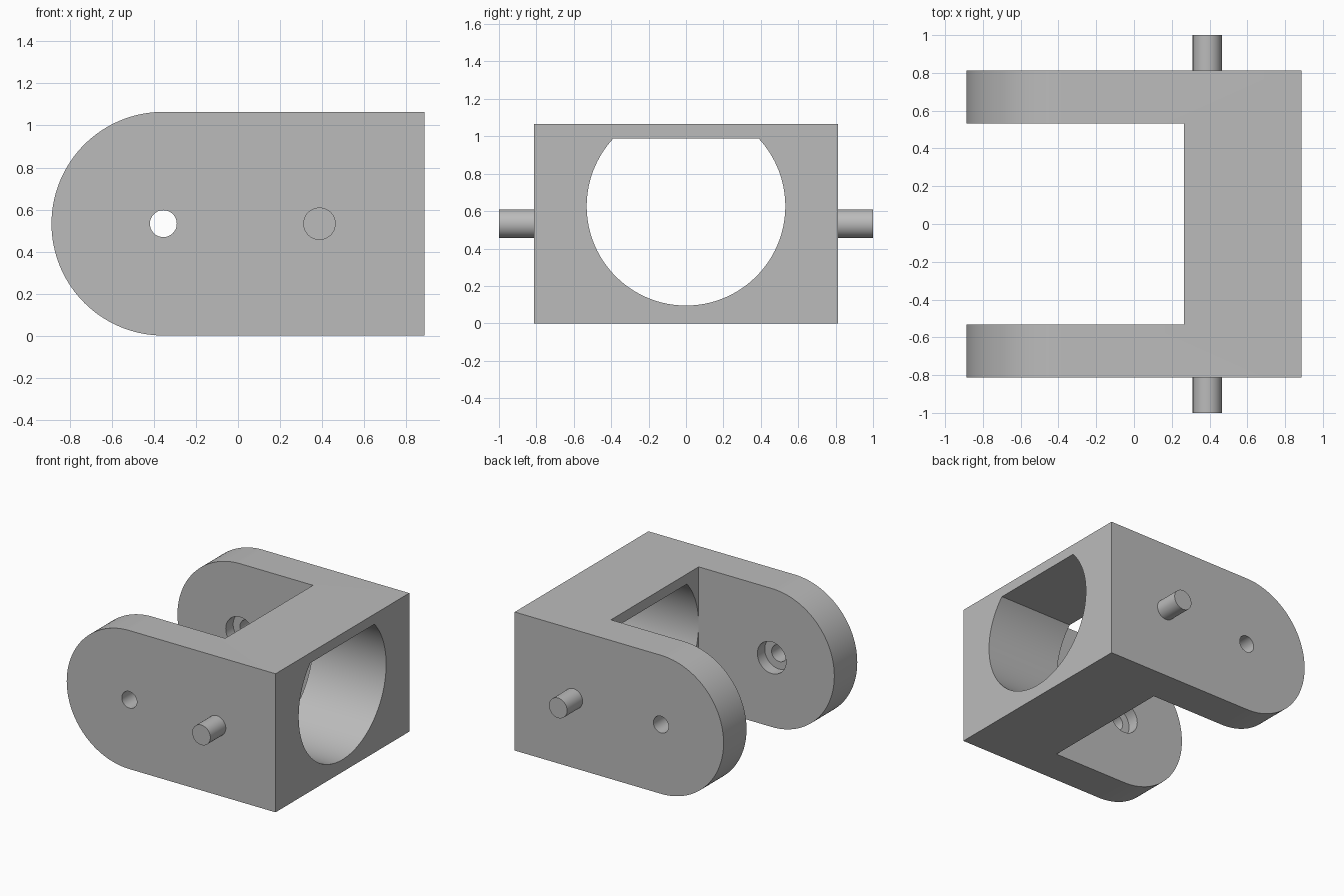
import bpy, bmesh, math
from mathutils import Matrix, Vector

old = bpy.data.objects.get("Cube")
if old:
    bpy.data.objects.remove(old, do_unlink=True)

LENGTH, HALF_W, HEIGHT = 0.888, 0.812, 1.065
MID_Z = HEIGHT / 2
ARM_X = MID_Z - LENGTH          # centre of the rounded arm ends
SLOT_X, SLOT_Y = 0.265, 0.533

grey = bpy.data.materials.new("plain_grey")
grey.use_nodes = True
colour = (0.5, 0.5, 0.5, 1)
grey.diffuse_color = colour
grey.node_tree.nodes["Principled BSDF"].inputs["Base Color"].default_value = colour


def arc(cx, cy, r, start, end, steps):
    angles = [start + (end - start) * i / steps for i in range(steps + 1)]
    return [(cx + r * math.cos(a), cy + r * math.sin(a)) for a in angles]


def prism(name, profile, axis, start, end):
    """Extrude a closed profile (x,z along y, or y,z along x)."""
    bm = bmesh.new()
    place = (lambda u, v: (u, start, v)) if axis == "y" else (lambda u, v: (start, u, v))
    face = bm.faces.new([bm.verts.new(place(u, v)) for u, v in profile])
    grown = bmesh.ops.extrude_face_region(bm, geom=[face])
    move = Vector((0, end - start, 0) if axis == "y" else (end - start, 0, 0))
    verts = [g for g in grown["geom"] if isinstance(g, bmesh.types.BMVert)]
    bmesh.ops.translate(bm, verts=verts, vec=move)
    bmesh.ops.recalc_face_normals(bm, faces=bm.faces)
    mesh = bpy.data.meshes.new(name)
    bm.to_mesh(mesh)
    bm.free()
    mesh.materials.append(grey)
    obj = bpy.data.objects.new(name, mesh)
    bpy.context.collection.objects.link(obj)
    return obj


def disc(x, r, steps=48):
    return arc(x, MID_Z, r, 0, math.tau, steps)[:-1]


def activate(obj):
    bpy.ops.object.select_all(action="DESELECT")
    obj.select_set(True)
    bpy.context.view_layer.objects.active = obj


def cut(body, cutter):
    activate(body)
    mod = body.modifiers.new("cut", "BOOLEAN")
    mod.operation, mod.solver, mod.object = "DIFFERENCE", "EXACT", cutter
    bpy.ops.object.modifier_apply(modifier=mod.name)
    bpy.data.objects.remove(cutter, do_unlink=True)


def smooth(obj):
    activate(obj)
    bpy.ops.object.shade_smooth_by_angle(angle=math.radians(30))


# Fork body: block with rounded arm ends
outline = [(LENGTH, 0), (LENGTH, HEIGHT)]
outline += arc(ARM_X, MID_Z, MID_Z, math.pi / 2, 1.5 * math.pi, 64)
body = prism("fork_body", outline, "y", -HALF_W, HALF_W)

# Gap between the arms
gap = [(-1.2, -0.2), (SLOT_X, -0.2), (SLOT_X, HEIGHT + 0.2), (-1.2, HEIGHT + 0.2)]
cut(body, prism("gap_cutter", gap, "y", -SLOT_Y, SLOT_Y))

# Large bore with a flat top
BORE_R, BORE_Z, FLAT_Z = 0.531, 0.626, 0.987
flat = math.asin((FLAT_Z - BORE_Z) / BORE_R)
bore = arc(0, BORE_Z, BORE_R, math.pi - flat, math.tau + flat, 96)
cut(body, prism("bore_cutter", bore, "x", SLOT_X - 0.2, LENGTH + 0.2))

# Stepped pivot holes in the arms, wider on the inside
cut(body, prism("hole_cutter", disc(ARM_X, 0.064), "y", -1.2, 1.2))
cut(body, prism("recess_cutter", disc(ARM_X, 0.122), "y", -SLOT_Y - 0.09, SLOT_Y + 0.09))
smooth(body)

# Side pins
for side, name in ((-1, "front_pin"), (1, "back_pin")):
    smooth(prism(name, disc(0.388, 0.077), "y", side * (HALF_W - 0.05), side))
